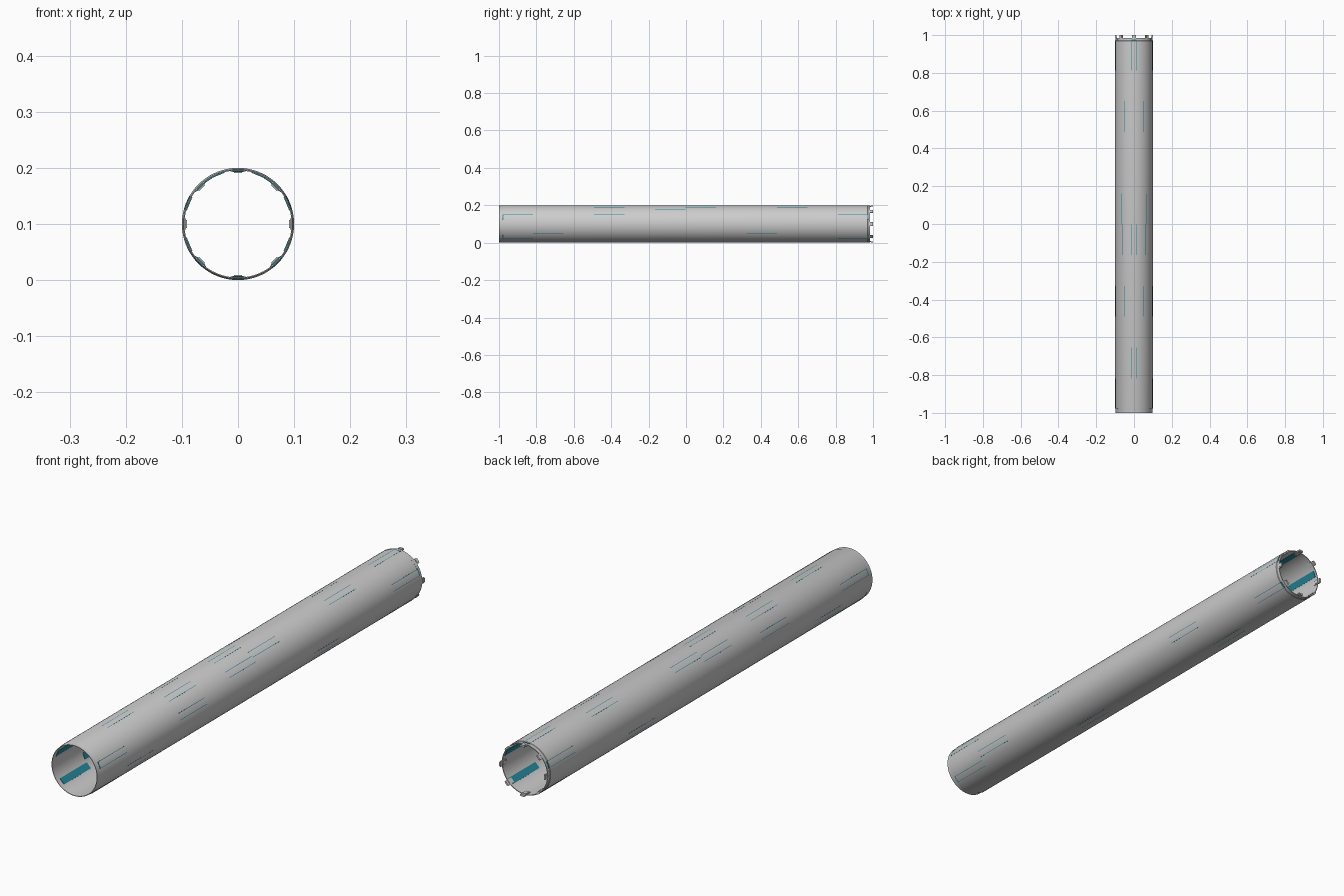
import bpy, bmesh, math
from mathutils import Matrix

if "Cube" in bpy.data.objects:
    bpy.data.objects.remove(bpy.data.objects["Cube"])

R = 0.1        # outer radius, also the axis height
RI = 0.0955    # inner radius


def finish(bm, name, mat=None):
    bmesh.ops.recalc_face_normals(bm, faces=bm.faces)
    me = bpy.data.meshes.new(name)
    bm.to_mesh(me)
    bm.free()
    ob = bpy.data.objects.new(name, me)
    bpy.context.collection.objects.link(ob)
    ob.location.z = R
    if mat:
        me.materials.append(mat)
    return ob


def add_box(bm, angle, r0, r1, y0, y1, width):
    """Box lying on the tube wall at the given angle around the y axis."""
    m = (Matrix.Rotation(-math.radians(angle), 4, 'Y')
         @ Matrix.Translation(((r0 + r1) / 2, (y0 + y1) / 2, 0))
         @ Matrix.Diagonal((r1 - r0, y1 - y0, width, 1)))
    bmesh.ops.create_cube(bm, size=1, matrix=m)


# Hollow tube with a stepped collar at each end: closed (radius, y) profile
profile = [(RI, -1), (0.0975, -1), (0.0985, -0.98), (R, -0.975), (R, 0.97),
           (0.0985, 0.972), (0.0985, 0.985), (RI, 0.985)]
bm = bmesh.new()
N = 64
rings = []
for i in range(N):
    a = 2 * math.pi * i / N
    rings.append([bm.verts.new((r * math.cos(a), y, r * math.sin(a)))
                  for r, y in profile])
for i in range(N):
    a, b = rings[i], rings[(i + 1) % N]
    for j in range(len(profile)):
        k = (j + 1) % len(profile)
        bm.faces.new((a[j], a[k], b[k], b[j]))
tube = finish(bm, "tube")
bpy.context.view_layer.objects.active = tube
tube.select_set(True)
bpy.ops.object.shade_smooth_by_angle(angle=math.radians(30))

# Eight locking tabs around the back rim, each with a small catch
bm = bmesh.new()
for i in range(8):
    add_box(bm, i * 45, 0.0925, 0.0975, 0.965, 1.0, 0.02)
    add_box(bm, i * 45, 0.0905, 0.0925, 0.97, 0.99, 0.015)
    add_box(bm, i * 45, 0.0975, 0.0995, 0.988, 1.0, 0.014)
finish(bm, "locking_tabs")

# Teal strips set in the wall: twelve bays along the tube, angles per bay
teal = bpy.data.materials.new("teal")
teal.diffuse_color = (0.02, 0.25, 0.33, 1)
teal.use_nodes = True
teal.node_tree.nodes["Principled BSDF"].inputs["Base Color"].default_value = teal.diffuse_color
bays = [(0, 22.5), (0, -45), (1, 90), (1, -22.5), (3, 22.5), (3, 112.5),
        (4, -90), (5, 90), (5, 135), (6, 56), (8, -22.5),
        (9, 67.5), (9, -90), (11, 90), (11, 22.5), (11, -45)]
STEP = 0.163
bm = bmesh.new()
for bay, angle in bays:
    y0 = -0.98 + STEP * bay
    for a in {angle, 180 - angle} if abs(angle) != 90 else {angle}:
        add_box(bm, a, 0.0935, 0.0993, y0, y0 + STEP, 0.026)
finish(bm, "wall_strips", teal)
